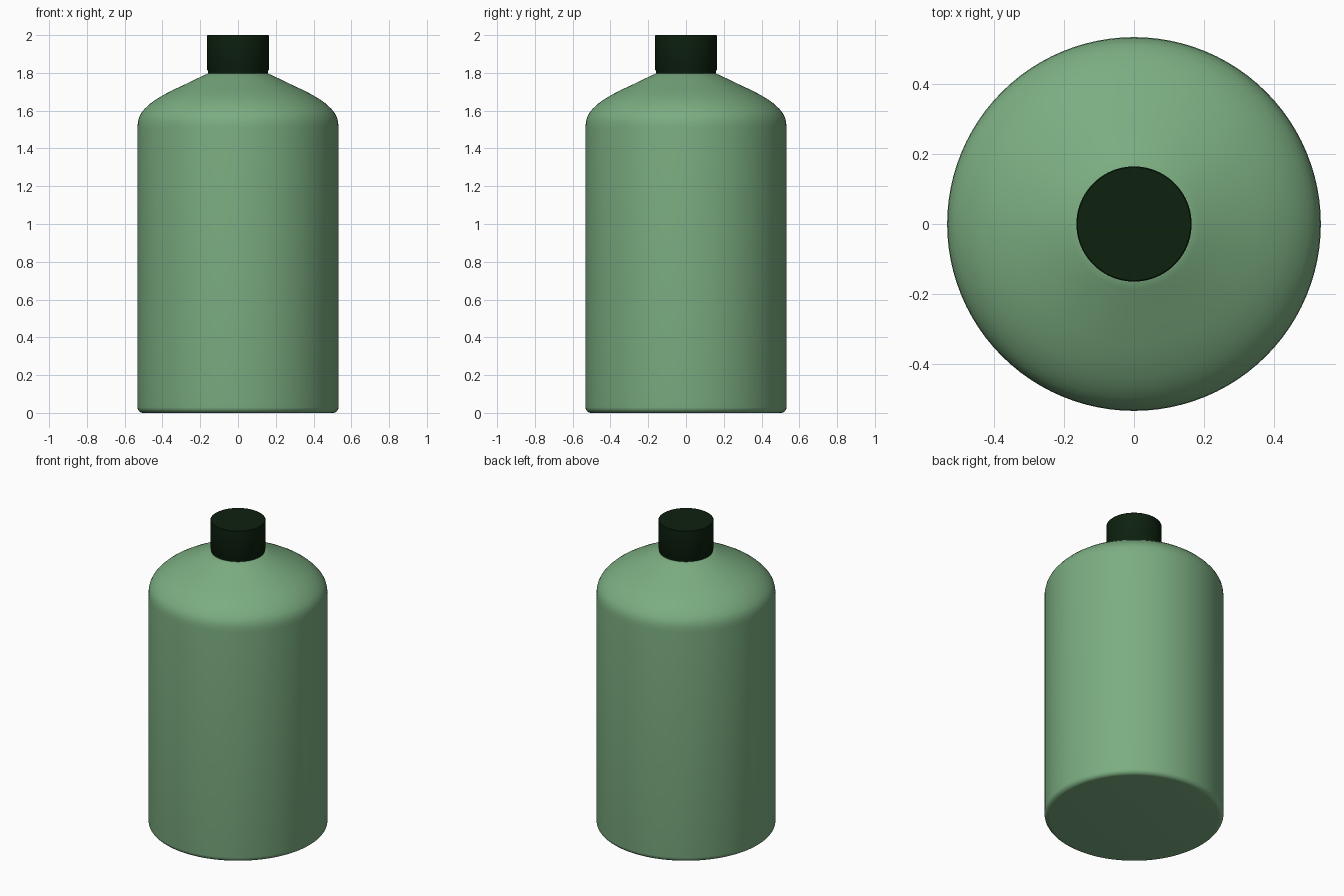
import bpy, bmesh, math

if "Cube" in bpy.data.objects:
    bpy.data.objects.remove(bpy.data.objects["Cube"])

SEGMENTS = 96


def material(name, rgb):
    m = bpy.data.materials.new(name)
    m.diffuse_color = (*rgb, 1.0)
    m.use_nodes = True
    m.node_tree.nodes["Principled BSDF"].inputs["Base Color"].default_value = m.diffuse_color
    return m


def lathe(name, profile, mat, angle=40):
    """Spin a closed (radius, height) profile around z; ends sit on the axis."""
    bm = bmesh.new()
    verts = [bm.verts.new((r, 0, z)) for r, z in profile]
    edges = [bm.edges.new(pair) for pair in zip(verts, verts[1:])]
    bmesh.ops.spin(bm, geom=verts + edges, cent=(0, 0, 0), axis=(0, 0, 1),
                   angle=2 * math.pi, steps=SEGMENTS, use_duplicate=False)
    bmesh.ops.remove_doubles(bm, verts=bm.verts, dist=1e-5)
    bmesh.ops.recalc_face_normals(bm, faces=bm.faces)
    mesh = bpy.data.meshes.new(name)
    bm.to_mesh(mesh)
    bm.free()
    mesh.materials.append(mat)
    obj = bpy.data.objects.new(name, mesh)
    bpy.context.collection.objects.link(obj)
    bpy.context.view_layer.objects.active = obj
    obj.select_set(True)
    bpy.ops.object.shade_smooth_by_angle(angle=math.radians(angle))
    obj.select_set(False)
    return obj


def arc(cx, cz, radius, start, end, steps):
    """Points on a circular corner, angles in degrees."""
    return [(cx + radius * math.cos(math.radians(start + (end - start) * i / steps)),
             cz + radius * math.sin(math.radians(start + (end - start) * i / steps)))
            for i in range(steps + 1)]


green = material("soft green", (0.20, 0.42, 0.22))
dark = material("dark green", (0.004, 0.015, 0.0045))

# Bottle body: flat base, small rounded foot, straight wall, curved shoulder
R = 0.532
foot = arc(R - 0.03, 0.03, 0.03, -90, 0, 6)
shoulder = [(R, 1.51), (0.530, 1.54), (0.524, 1.565), (0.512, 1.588), (0.494, 1.61),
            (0.468, 1.635), (0.435, 1.659), (0.395, 1.683), (0.345, 1.709),
            (0.285, 1.737), (0.225, 1.766), (0.185, 1.785), (0.158, 1.797)]
lathe("bottle_body", [(0, 0)] + foot + shoulder + [(0, 1.797)], green)

# Screw cap with a slightly tucked lower rim
lathe("cap", [(0, 1.795), (0.159, 1.795), (0.160, 1.812), (0.164, 1.818),
              (0.164, 1.997), (0.161, 2.0), (0, 2.0)], dark)
